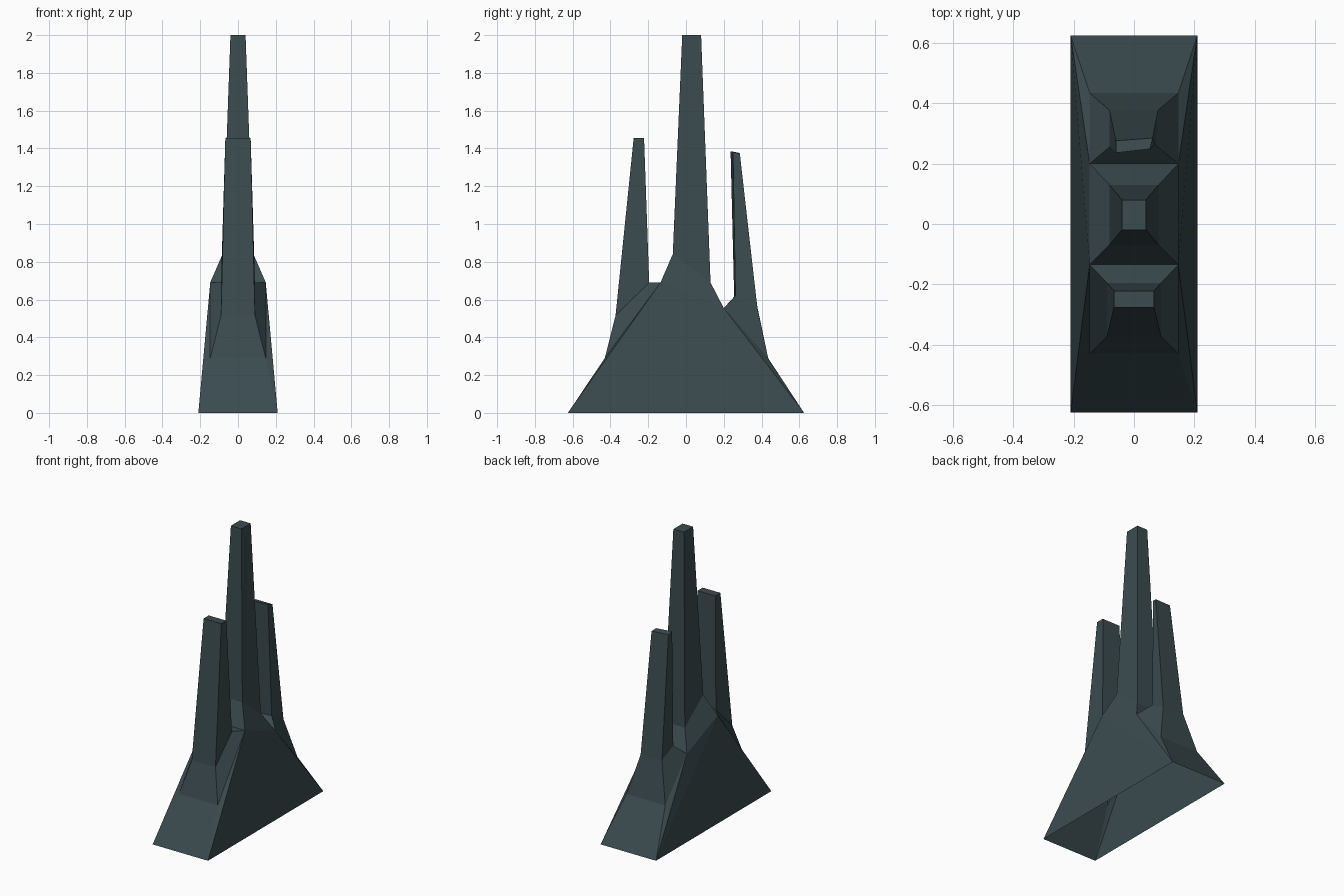
import bpy

cube = bpy.data.objects.get("Cube")
if cube:
    bpy.data.objects.remove(cube, do_unlink=True)

# One dark slate colour for the whole rock
slate = bpy.data.materials.new("dark slate")
slate.use_nodes = True
colour = (0.043, 0.070, 0.079, 1)
slate.diffuse_color = colour
slate.node_tree.nodes["Principled BSDF"].inputs["Base Color"].default_value = colour


def add_object(name, verts, faces):
    mesh = bpy.data.meshes.new(name)
    mesh.from_pydata(verts, [], faces)
    mesh.materials.append(slate)
    obj = bpy.data.objects.new(name, mesh)
    bpy.context.collection.objects.link(obj)
    return obj


def ring(half, front, back):
    """Four corners, anticlockwise; front and back are (y, z) pairs."""
    return [(-half, *front), (half, *front), (half, *back), (-half, *back)]


def add_spire(name, rings):
    """Stack of four-cornered rings joined by quads and closed on top."""
    verts = [p for r in rings for p in r]
    faces = []
    for level in range(len(rings) - 1):
        a = level * 4
        for i in range(4):
            j = (i + 1) % 4
            faces.append((a + i, a + j, a + 4 + j, a + 4 + i))
    top = len(verts) - 4
    faces.append(tuple(range(top, top + 4)))
    return add_object(name, verts, faces)


# Ridge points (y, z) along the upper rim of the base, front to back
RIM = [(-0.43, 0.29), (-0.135, 0.69), (0.20, 0.555), (0.435, 0.29)]
RIM_X, FOOT_X, FOOT_Y = 0.147, 0.21, 0.625

# Sloping base, open underneath: foot corners, then left rim, then right rim
foot = ring(FOOT_X, (-FOOT_Y, 0), (FOOT_Y, 0))
verts = foot + [(s * RIM_X, y, z) for s in (1, -1) for y, z in RIM]
left = [(1, 5, 4), (1, 2, 5), (2, 6, 5), (2, 7, 6)]
swap = {1: 0, 2: 3}
right = [tuple(swap.get(i, i + 4) for i in reversed(f)) for f in left]
ends = [(0, 1, 4, 8), (2, 3, 11, 7)]
add_object("rock_base", verts, left + right + ends)

# Front spire
add_spire("front_spire", [
    ring(RIM_X, RIM[0], RIM[1]),
    ring(0.09, (-0.373, 0.515), (-0.195, 0.69)),
    ring(0.067, (-0.277, 1.455), (-0.222, 1.455)),
])

# Tall middle spire
add_spire("middle_spire", [
    ring(RIM_X, RIM[1], RIM[2]),
    ring(0.082, (-0.07, 0.84), (0.13, 0.69)),
    ring(0.04, (-0.02, 2.0), (0.08, 2.0)),
])

# Back spire, slightly twisted
add_spire("back_spire", [
    ring(RIM_X, RIM[2], RIM[3]),
    [(-0.082, 0.255, 0.615), (0.072, 0.262, 0.62), (0.08, 0.378, 0.555), (-0.082, 0.378, 0.56)],
    [(-0.06, 0.236, 1.385), (0.053, 0.249, 1.382), (0.062, 0.285, 1.373), (-0.06, 0.276, 1.378)],
])
